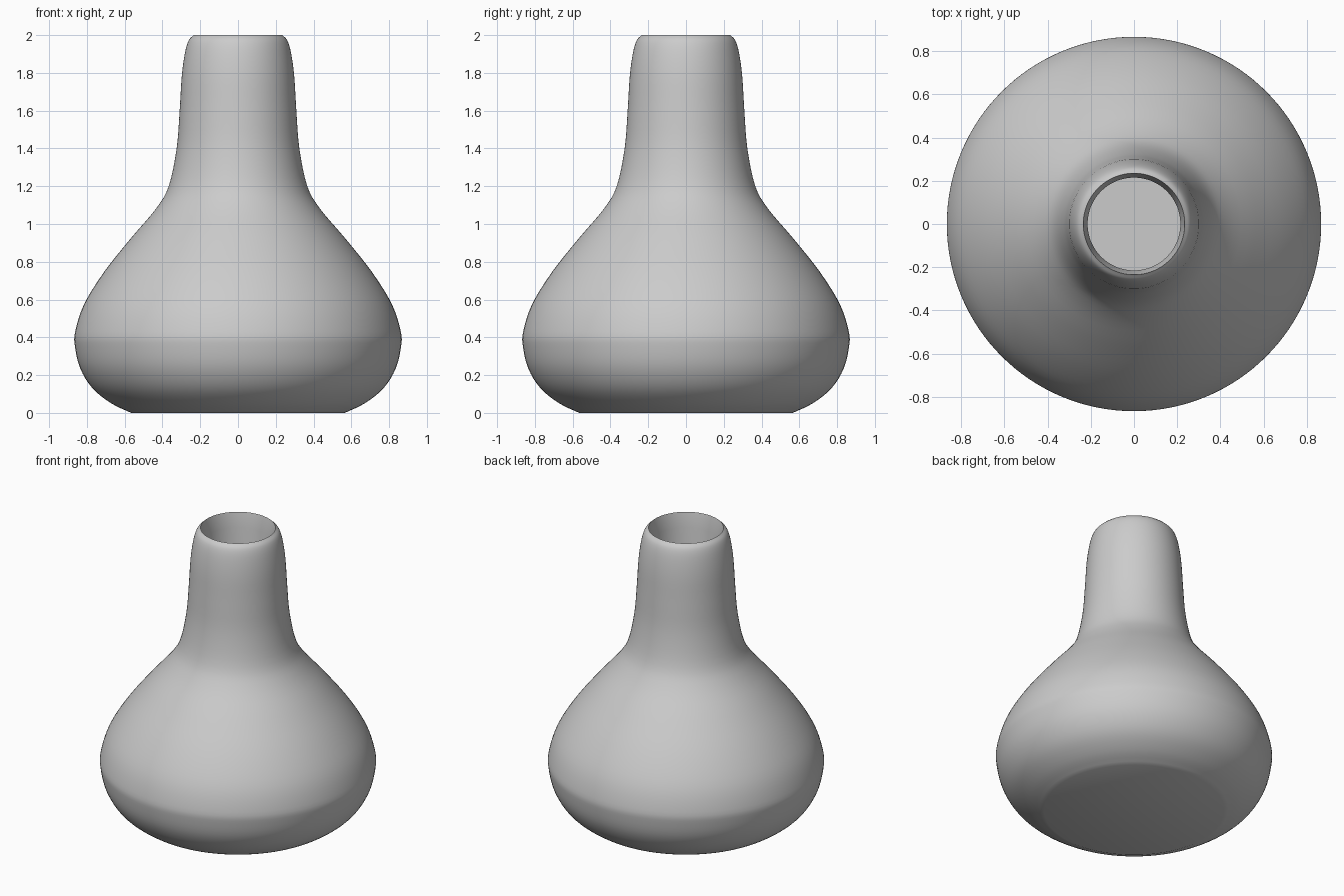
import bpy, bmesh, math
from mathutils import Vector

cube = bpy.data.objects.get("Cube")
if cube:
    bpy.data.objects.remove(cube)

# One plain grey glaze
glaze = bpy.data.materials.new("grey_glaze")
glaze.use_nodes = True
grey = (0.6, 0.6, 0.6, 1)
glaze.diffuse_color = grey
glaze.node_tree.nodes["Principled BSDF"].inputs["Base Color"].default_value = grey

# Outer silhouette from foot to rim, as radius and height
OUTER = [(0.565, 0), (0.67, 0.05), (0.77, 0.13), (0.835, 0.235), (0.863, 0.35),
         (0.862, 0.43), (0.815, 0.575), (0.709, 0.746), (0.566, 0.926),
         (0.435, 1.08), (0.367, 1.2), (0.325, 1.4), (0.309, 1.6), (0.298, 1.78),
         (0.282, 1.9), (0.262, 1.97), (0.235, 2)]
# Tapered bore and its floor
INNER = [(0.215, 1.9), (0.215, 0.1)]
STEPS, SIDES = 4, 128


def smooth_curve(points):
    """Catmull-Rom curve through the points."""
    p = [Vector(q) for q in points]
    p = [2 * p[0] - p[1]] + p + [2 * p[-1] - p[-2]]
    out = []
    for a, b, c, d in zip(p, p[1:], p[2:], p[3:]):
        for i in range(STEPS):
            t = i / STEPS
            out.append(0.5 * (2 * b + (c - a) * t + (2 * a - 5 * b + 4 * c - d) * t**2
                              + (3 * b - a - 3 * c + d) * t**3))
    return out + [p[-2]]


# Vase body: turn the profile around the z axis
bm = bmesh.new()
profile = [tuple(q) for q in smooth_curve(OUTER)] + INNER
rings = []
for r, z in profile:
    rings.append([bm.verts.new((r * math.cos(a), r * math.sin(a), z))
                  for a in (math.tau * k / SIDES for k in range(SIDES))])
for low, high in zip(rings, rings[1:]):
    for k in range(SIDES):
        n = (k + 1) % SIDES
        bm.faces.new((low[k], low[n], high[n], high[k]))

# Flat foot and inside floor
bm.faces.new(rings[0][::-1])
bm.faces.new(rings[-1])
bmesh.ops.recalc_face_normals(bm, faces=bm.faces)

mesh = bpy.data.meshes.new("vase_body")
bm.to_mesh(mesh)
bm.free()
vase = bpy.data.objects.new("vase_body", mesh)
bpy.context.collection.objects.link(vase)
mesh.materials.append(glaze)
bpy.context.view_layer.objects.active = vase
vase.select_set(True)
bpy.ops.object.shade_smooth_by_angle(angle=math.radians(30))
